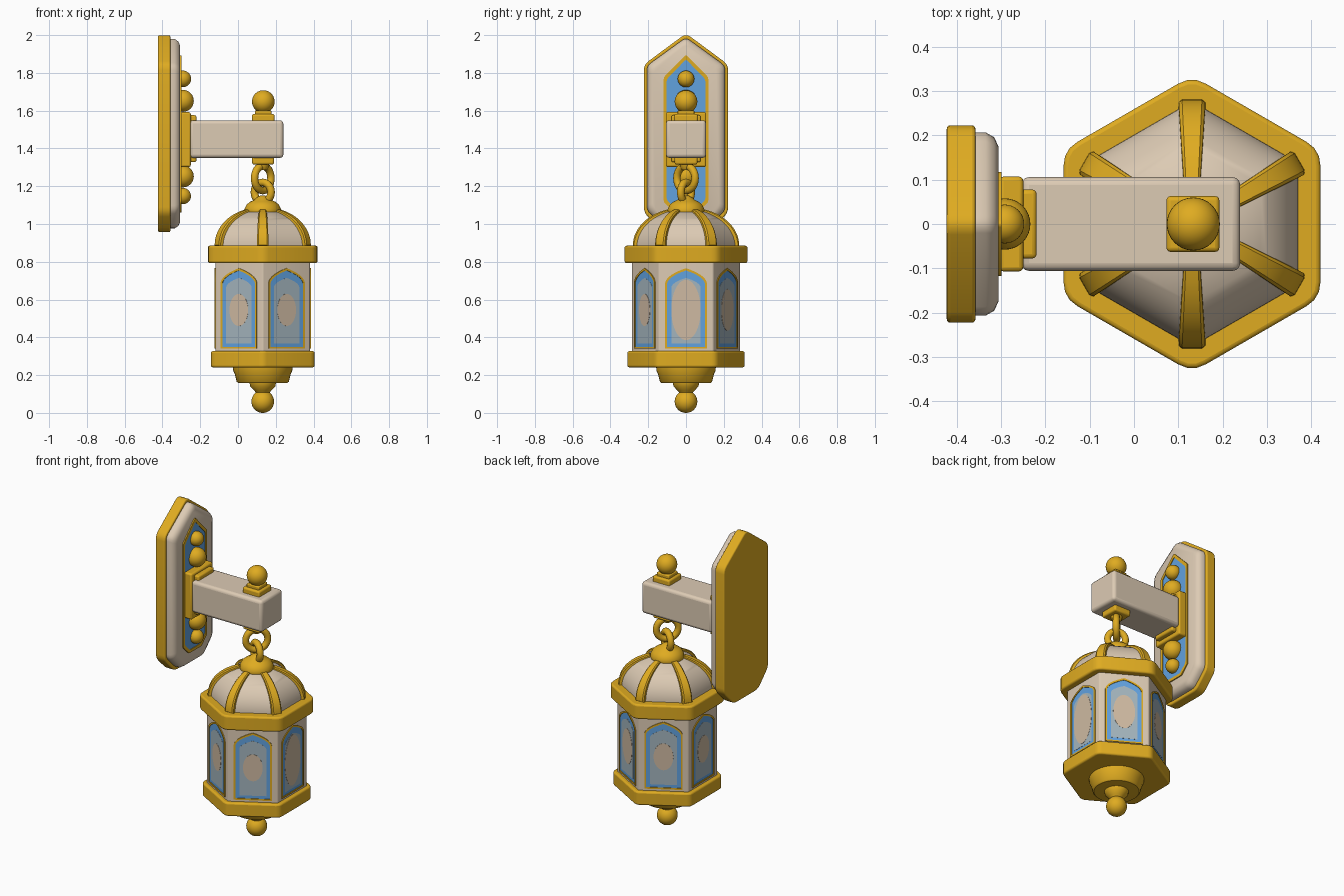
import bpy, bmesh, math
from mathutils import Matrix, Vector

if "Cube" in bpy.data.objects:
    bpy.data.objects.remove(bpy.data.objects["Cube"])

CX = 0.131  # lantern axis


def material(name, rgb):
    m = bpy.data.materials.new(name)
    m.diffuse_color = (*rgb, 1)
    m.use_nodes = True
    m.node_tree.nodes["Principled BSDF"].inputs["Base Color"].default_value = m.diffuse_color
    return m


GOLD = material("gold", (0.74, 0.41, 0.015))
IVORY = material("ivory", (0.72, 0.595, 0.455))
BLUE = material("blue_glass", (0.12, 0.36, 0.74))
GREY = material("pale_blue_glass", (0.37, 0.46, 0.51))
TAN = material("warm_glow", (0.62, 0.49, 0.36))


def finish(name, bm, mat, bevel=0, segs=3, matrix=None):
    bmesh.ops.recalc_face_normals(bm, faces=bm.faces)
    me = bpy.data.meshes.new(name)
    bm.to_mesh(me)
    bm.free()
    if matrix:
        me.transform(matrix)
    me.materials.append(mat)
    ob = bpy.data.objects.new(name, me)
    bpy.context.collection.objects.link(ob)
    bpy.ops.object.select_all(action='DESELECT')
    ob.select_set(True)
    bpy.context.view_layer.objects.active = ob
    bpy.ops.object.shade_smooth_by_angle(angle=math.radians(35))
    if bevel:
        b = ob.modifiers.new("bevel", 'BEVEL')
        b.width, b.segments, b.limit_method = bevel, segs, 'ANGLE'
    return ob


def loft(name, loops, mat, caps=True, closed=False, **kw):
    """Skin a list of equal-length point loops."""
    bm = bmesh.new()
    rings = [[bm.verts.new(p) for p in lp] for lp in loops]
    pairs = list(zip(rings, rings[1:])) + ([(rings[-1], rings[0])] if closed else [])
    n = len(rings[0])
    for a, b in pairs:
        for i in range(n):
            j = (i + 1) % n
            bm.faces.new((a[i], a[j], b[j], b[i]))
    if caps and not closed:
        bm.faces.new(rings[0])
        bm.faces.new(rings[-1])
    return finish(name, bm, mat, **kw)


def rounded(pts, d):
    """Round the corners of a closed outline by distance d."""
    out, n = [], len(pts)
    for i in range(n):
        p = Vector(pts[i])
        a = p + (Vector(pts[i - 1]) - p).normalized() * d
        b = p + (Vector(pts[(i + 1) % n]) - p).normalized() * d
        for t in (0, 0.33, 0.67, 1):
            out.append(tuple(a * (1 - t) ** 2 + p * 2 * t * (1 - t) + b * t * t))
    return out


def at_x(pts, x):
    return [(x, y, z) for y, z in pts]


def plate(name, pts, x0, x1, mat, **kw):
    return loft(name, [at_x(pts, x0), at_x(pts, x1)], mat, **kw)


def frame(name, outer, inner, x0, x1, mat, **kw):
    return loft(name, [at_x(outer, x0), at_x(outer, x1), at_x(inner, x1), at_x(inner, x0)],
                mat, closed=True, **kw)


def ring(r, z, n, phase=0.0):
    return [(CX + r * math.cos(phase + 2 * math.pi * i / n),
             r * math.sin(phase + 2 * math.pi * i / n), z) for i in range(n)]


def hexa(name, prof, mat, cut=0, **kw):
    loops = [ring(r, z, 6, math.pi / 6) for r, z in prof]
    return loft(name, [rounded(lp, cut) if cut else lp for lp in loops], mat, **kw)


def turned(name, prof, mat):
    return loft(name, [ring(r, z, 40) for r, z in prof], mat)


def box(name, x0, x1, y, z0, z1, mat, bevel=0.01):
    return plate(name, [(-y, z0), (y, z0), (y, z1), (-y, z1)], x0, x1, mat, bevel=bevel)


def ball(name, x, z, r, mat=GOLD):
    bm = bmesh.new()
    bmesh.ops.create_uvsphere(bm, u_segments=32, v_segments=18, radius=r)
    return finish(name, bm, mat, matrix=Matrix.Translation((x, 0, z)))


def link(name, z, R, r, angle):
    loops = []
    for i in range(32):
        a = 2 * math.pi * i / 32
        loops.append([((R + r * math.cos(b)) * math.cos(a), r * math.sin(b),
                       (R + r * math.cos(b)) * math.sin(a))
                      for b in [2 * math.pi * k / 12 for k in range(12)]])
    m = Matrix.Translation((CX, 0, z)) @ Matrix.Rotation(math.radians(angle), 4, 'Z')
    return loft(name, loops, GOLD, closed=True, matrix=m)


def shield(w, z0, z1, h, d):
    """Pointed top, chamfered flat bottom."""
    c = w * 0.46
    return rounded([(-w + c, z0), (w - c, z0), (w, z0 + c), (w, z1 - h),
                    (0, z1), (-w, z1 - h), (-w, z0 + c)], d)


def arch(w, z0, zs, zt):
    """Pointed window outline."""
    h, right = zt - zs, []
    for k in range(8):
        t = k / 8
        right.append((w * (1 - t) ** 2 + 2 * t * (1 - t) * w * 0.92,
                      zs + 2 * t * (1 - t) * h * 0.55 + t * t * h))
    return [(w, z0)] + right + [(0, zt)] + [(-y, z) for y, z in reversed(right)] + [(-w, z0)]


# Wall plate
plate("wall_back_plate", shield(0.223, 0.957, 2.009, 0.165, 0.03), -0.423, -0.358, GOLD, bevel=0.008)
loft("wall_front_plate", [at_x(shield(0.207, 0.977, 1.988, 0.15, 0.025), -0.36),
                          at_x(shield(0.207, 0.977, 1.988, 0.15, 0.025), -0.335),
                          at_x(shield(0.196, 0.989, 1.974, 0.143, 0.025), -0.316),
                          at_x(shield(0.175, 1.01, 1.95, 0.13, 0.02), -0.306)], IVORY)
frame("wall_panel_frame", shield(0.118, 1.062, 1.897, 0.12, 0.01),
      shield(0.102, 1.08, 1.872, 0.106, 0.01), -0.31, -0.299, GOLD)
plate("wall_panel_inlay", shield(0.104, 1.078, 1.874, 0.107, 0.01), -0.309, -0.303, BLUE)
for i, (z, r) in enumerate([(1.768, 0.044), (1.652, 0.058), (1.252, 0.058), (1.148, 0.043)]):
    ball(f"wall_bead_{i}", -0.292, z, r)

# Bracket arm with its collars
box("bracket_base", -0.305, -0.25, 0.107, 1.302, 1.592, GOLD)
box("bracket_collar", -0.26, -0.22, 0.078, 1.327, 1.576, GOLD)
box("arm", -0.255, 0.24, 0.106, 1.35, 1.549, IVORY, bevel=0.018)
box("arm_top_block", CX - 0.058, CX + 0.062, 0.063, 1.535, 1.582, GOLD)
box("arm_top_step", CX - 0.042, CX + 0.046, 0.044, 1.576, 1.602, GOLD, bevel=0.006)
ball("arm_finial", CX + 0.003, 1.648, 0.06)
box("arm_bottom_block", CX - 0.056, CX + 0.06, 0.06, 1.315, 1.36, GOLD)
turned("hook_stub", [(0.034, 1.325), (0.032, 1.305), (0.02, 1.285)], GOLD)

# Chain
link("chain_link_upper", 1.242, 0.065, 0.02, 48)
link("chain_link_lower", 1.168, 0.052, 0.02, -32)

# Cap and faceted dome with ribs
turned("dome_cap", [(0.088, 1.045), (0.097, 1.06), (0.097, 1.08), (0.085, 1.103),
                    (0.066, 1.118), (0.045, 1.128), (0.032, 1.14), (0.015, 1.15)], GOLD)
arc = [(math.cos(t), 0.88 + 0.2 * math.sin(t)) for t in [math.radians(5 * i) for i in range(15)]]
hexa("dome", [(0.277 * c, z) for c, z in arc], IVORY)
for k in range(6):
    loops = []
    for c, z in arc:
        r, w = 0.27 * c, 0.013 + 0.017 * c
        loops.append([(r * 0.92, -w, z - 0.012), (r + 0.005, -w, z + 0.004),
                      (r + 0.011, -w * 0.75, z + 0.008), (r + 0.011, w * 0.75, z + 0.008),
                      (r + 0.005, w, z + 0.004), (r * 0.92, w, z - 0.012)])
    m = Matrix.Translation((CX, 0, 0)) @ Matrix.Rotation(math.radians(30 + 60 * k), 4, 'Z')
    loft(f"dome_rib_{k}", loops, GOLD, matrix=m)

# Lantern body and rims
hexa("upper_rim", [(0.335, 0.793), (0.335, 0.885)], GOLD, cut=0.036, bevel=0.01)
hexa("body", [(0.289, 0.31), (0.289, 0.81)], IVORY, cut=0.008)
hexa("lower_rim", [(0.317, 0.241), (0.317, 0.327)], GOLD, cut=0.025, bevel=0.01)

# Six arched windows, each a frame around layered glass
for k in range(6):
    m = Matrix.Translation((CX, 0, 0)) @ Matrix.Rotation(math.radians(60 * k), 4, 'Z')
    frame(f"window_frame_{k}", arch(0.11, 0.34, 0.69, 0.766), arch(0.1, 0.35, 0.686, 0.754),
          0.245, 0.2555, GOLD, matrix=m)
    plate(f"window_glass_{k}", arch(0.101, 0.349, 0.686, 0.755), 0.246, 0.2517, BLUE, matrix=m)
    plate(f"window_pale_{k}", arch(0.078, 0.368, 0.665, 0.715), 0.2465, 0.2528, GREY, matrix=m)
    a, b = {0: (0.078, 0.16), 1: (0.064, 0.11)}.get(k, (0.057, 0.085))
    oval = [(a * math.cos(t), 0.545 + b * math.sin(t))
            for t in [2 * math.pi * i / 32 for i in range(32)]]
    plate(f"window_glow_{k}", oval, 0.247, 0.254, TAN, matrix=m)

# Bottom bowl and finial
turned("bottom_bowl", [(0.158, 0.25), (0.157, 0.225), (0.148, 0.205), (0.138, 0.165),
                       (0.13, 0.158), (0.07, 0.157), (0.066, 0.14), (0.045, 0.118),
                       (0.03, 0.10)], GOLD)
ball("bottom_finial", CX, 0.06, 0.06)
